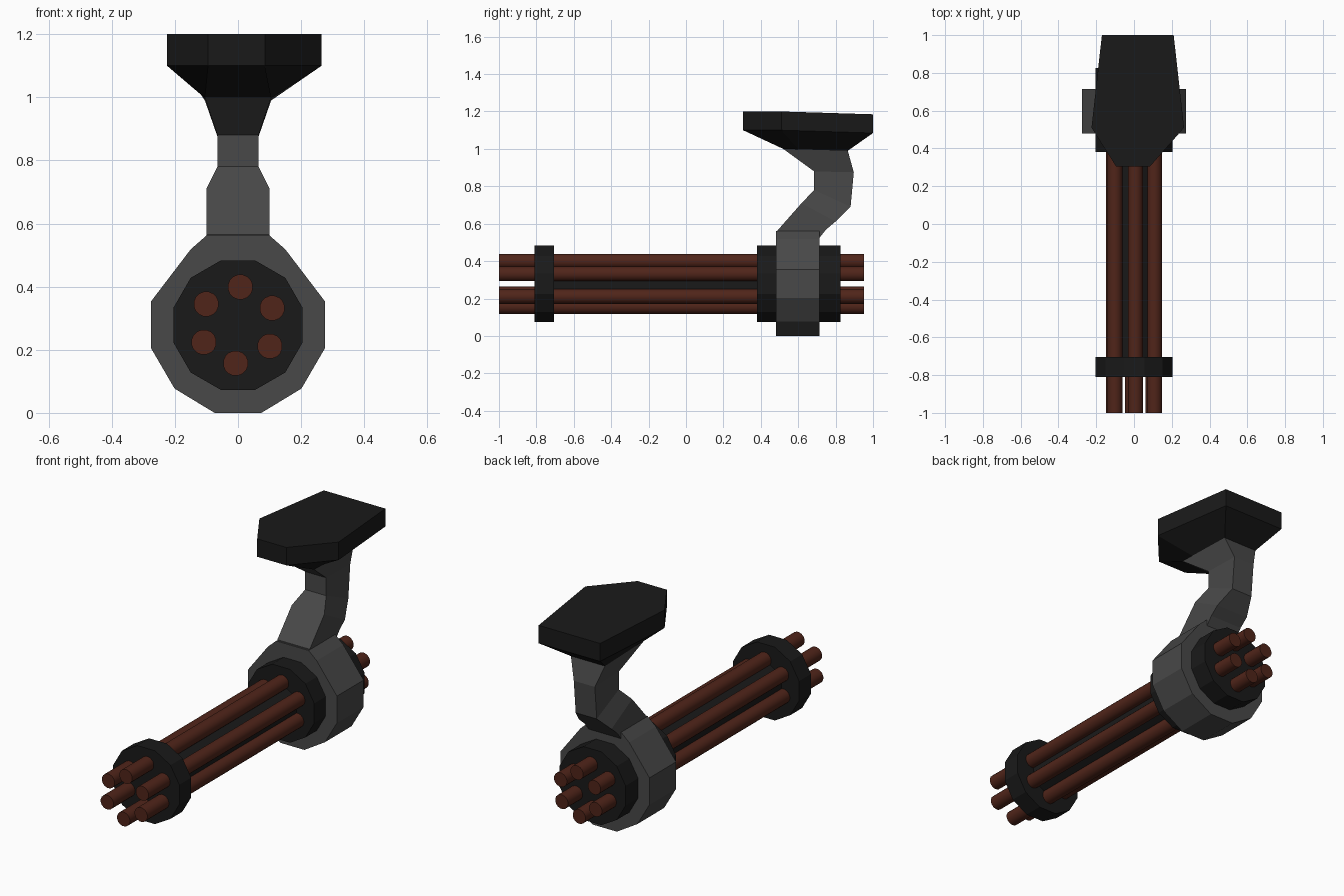
import bpy, bmesh, math

if "Cube" in bpy.data.objects:
    bpy.data.objects.remove(bpy.data.objects["Cube"])


def material(name, r, g, b):
    m = bpy.data.materials.new(name)
    m.diffuse_color = (r, g, b, 1)
    m.use_nodes = True
    m.node_tree.nodes["Principled BSDF"].inputs["Base Color"].default_value = m.diffuse_color
    return m


BLACK = material("black_metal", 0.010, 0.010, 0.010)
GREY = material("grey_metal", 0.065, 0.065, 0.065)
BROWN = material("brown_barrel", 0.08, 0.018, 0.010)
AXIS_Z = 0.278


def loft(name, rings, mat, smooth=False):
    """Skin a list of equal-length point rings and cap both ends."""
    bm = bmesh.new()
    loops = [[bm.verts.new(p) for p in ring] for ring in rings]
    for a, b in zip(loops, loops[1:]):
        for i in range(len(a)):
            j = (i + 1) % len(a)
            bm.faces.new((a[i], a[j], b[j], b[i]))
    bm.faces.new(loops[0][::-1])
    bm.faces.new(loops[-1])
    bmesh.ops.recalc_face_normals(bm, faces=bm.faces)
    me = bpy.data.meshes.new(name)
    bm.to_mesh(me)
    bm.free()
    me.materials.append(mat)
    ob = bpy.data.objects.new(name, me)
    bpy.context.collection.objects.link(ob)
    if smooth:
        bpy.ops.object.select_all(action='DESELECT')
        ob.select_set(True)
        bpy.context.view_layer.objects.active = ob
        bpy.ops.object.shade_smooth_by_angle(angle=math.radians(40))
    return ob


def rod(name, x, z, r, sides, y0, y1, mat, smooth=False):
    """Prism along y, with a flat side on top."""
    angles = [2 * math.pi * (i + 0.5) / sides for i in range(sides)]
    rings = [[(x + r * math.sin(a), y, z + r * math.cos(a)) for a in angles]
             for y in (y0, y1)]
    return loft(name, rings, mat, smooth)


# Barrels
for i in range(6):
    a = math.radians(3.5 + 60 * i)
    rod(f"barrel_{i + 1}", 0.121 * math.sin(a), AXIS_Z + 0.121 * math.cos(a),
        0.04, 16, -1.0, 0.953, BROWN, smooth=True)

# Barrel clamps and central core
rod("front_clamp", 0, AXIS_Z, 0.212, 12, -0.81, -0.705, BLACK)
rod("rear_clamp", 0, AXIS_Z, 0.212, 12, 0.38, 0.825, BLACK)
rod("core", 0, AXIS_Z, 0.10, 12, -0.75, 0.45, BLACK)

# Holder ring around the rear clamp
half = [(0.074, 0), (0.201, 0.077), (0.275, 0.204), (0.275, 0.354),
        (0.15, 0.518), (0.10, 0.562)]
outline = half + [(-x, z) for x, z in reversed(half)]
loft("holder_ring", [[(x, y, z) for x, z in outline] for y in (0.48, 0.715)], GREY)

# Bent neck: half width, front y, front z, back y, back z
neck = [(0.10, 0.485, 0.52, 0.71, 0.52),
        (0.10, 0.49, 0.565, 0.75, 0.57),
        (0.10, 0.618, 0.71, 0.80, 0.612),
        (0.065, 0.685, 0.78, 0.88, 0.69),
        (0.065, 0.685, 0.88, 0.897, 0.875),
        (0.105, 0.52, 1.0, 0.865, 0.99)]
loft("neck", [[(-w, fy, fz), (w, fy, fz), (w, by, bz), (-w, by, bz)]
              for w, fy, fz, by, bz in neck], GREY)

# Mounting plate with a tapered underside
rim = [(-0.17, 1.0), (0.21, 1.0), (0.265, 0.51), (0.085, 0.305),
       (-0.095, 0.305), (-0.225, 0.51)]
foot = [(-0.105, 0.865), (0.105, 0.865), (0.105, 0.60), (0.105, 0.52),
        (-0.105, 0.52), (-0.105, 0.60)]


def tilt(y):
    return -0.015 * max(0, y - 0.51) / 0.49


loft("mounting_plate", [
    [(x, y, 1.0 - 0.01 * (y - 0.52) / 0.345) for x, y in foot],
    [(x, y, 1.1 + tilt(y)) for x, y in rim],
    [(x, y, 1.2 + tilt(y)) for x, y in rim]], BLACK)
